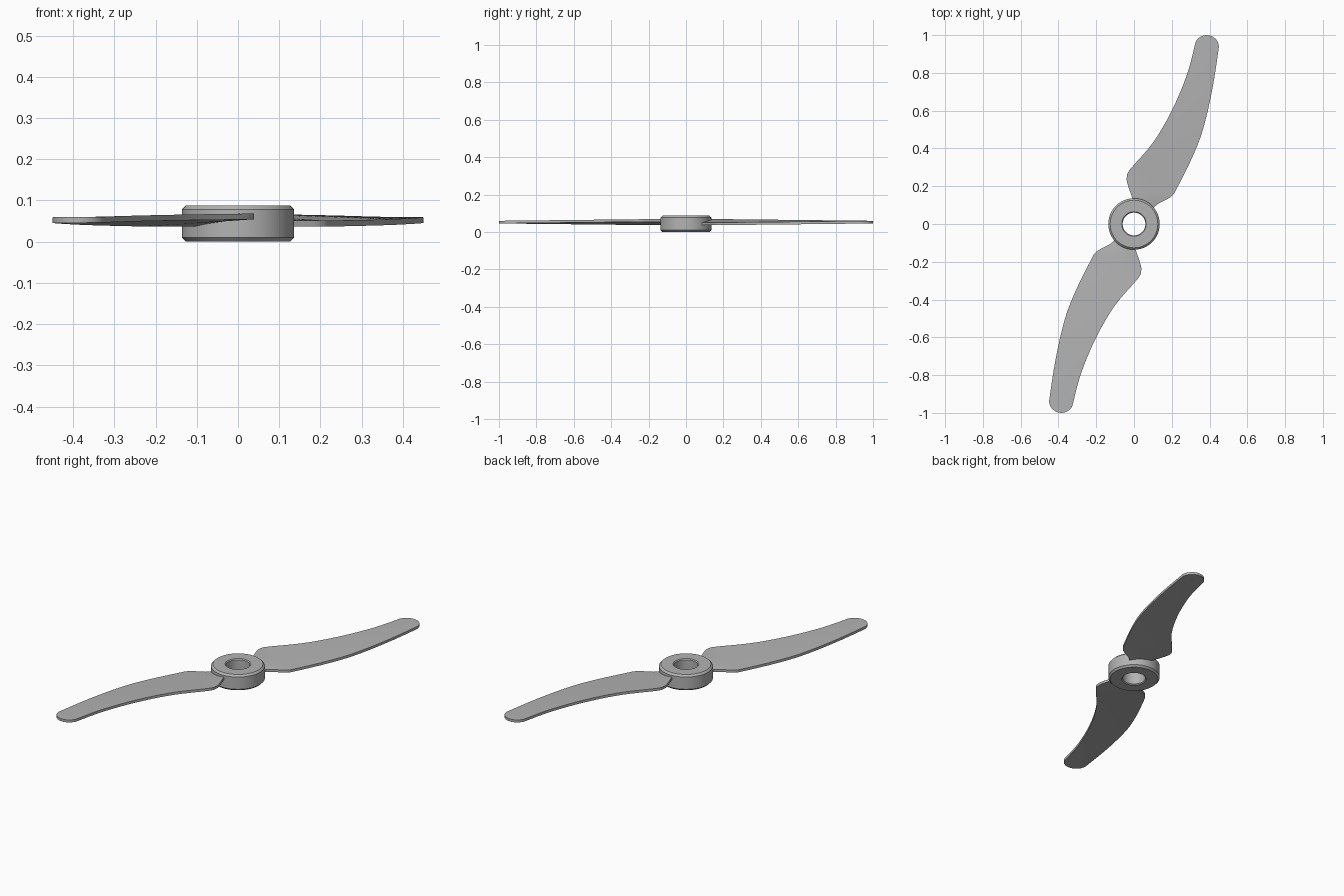
import bpy, bmesh, math
from mathutils import Vector

cube = bpy.data.objects.get("Cube")
if cube:
    bpy.data.objects.remove(cube, do_unlink=True)

grey = bpy.data.materials.new("plain_grey")
grey.use_nodes = True
colour = (0.45, 0.45, 0.45, 1)
grey.diffuse_color = colour
grey.node_tree.nodes["Principled BSDF"].inputs["Base Color"].default_value = colour


def finish(name, bm, angle):
    bmesh.ops.recalc_face_normals(bm, faces=bm.faces)
    mesh = bpy.data.meshes.new(name)
    bm.to_mesh(mesh)
    bm.free()
    mesh.materials.append(grey)
    obj = bpy.data.objects.new(name, mesh)
    bpy.context.collection.objects.link(obj)
    bpy.ops.object.select_all(action='DESELECT')
    obj.select_set(True)
    bpy.context.view_layer.objects.active = obj
    bpy.ops.object.shade_smooth_by_angle(angle=math.radians(angle))
    return obj


def make_hub(segments=64):
    """Ring with chamfered rims, turned from a closed profile."""
    outer, hole, height, c = 0.136, 0.06, 0.088, 0.01
    profile = [(hole, c / 2), (hole + c / 2, 0), (outer - c, 0), (outer, c),
               (outer, height - c), (outer - c, height),
               (hole + c / 2, height), (hole, height - c / 2)]
    bm = bmesh.new()
    rings = []
    for i in range(segments):
        a = math.tau * i / segments
        rings.append([bm.verts.new((r * math.cos(a), r * math.sin(a), z)) for r, z in profile])
    n = len(profile)
    for i in range(segments):
        a, b = rings[i], rings[(i + 1) % segments]
        for j in range(n):
            k = (j + 1) % n
            bm.faces.new((a[j], b[j], b[k], a[k]))
    return finish("hub", bm, 30)


def smooth_rail(points, steps=4):
    """Catmull-Rom curve through the points."""
    pts = [Vector(p) for p in points]
    out = []
    for i in range(len(pts) - 1):
        p0, p1, p2 = pts[max(i - 1, 0)], pts[i], pts[i + 1]
        p3 = pts[min(i + 2, len(pts) - 1)]
        for s in range(steps):
            t = s / steps
            out.append(0.5 * (2 * p1 + (p2 - p0) * t + (2 * p0 - 5 * p1 + 4 * p2 - p3) * t ** 2
                              + (3 * p1 - p0 - 3 * p2 + p3) * t ** 3))
    return out + [pts[-1]]


# Blade outline: trailing and leading rails from the root to the tip
trailing = smooth_rail([(0, 0.11), (-0.01, 0.14), (-0.035, 0.215), (-0.038, 0.25), (-0.02, 0.29),
                        (0.1, 0.43), (0.2, 0.6), (0.28, 0.79), (0.323, 0.95)])
leading = smooth_rail([(0.09, 0.07), (0.125, 0.105), (0.185, 0.137), (0.207, 0.155), (0.225, 0.185),
                       (0.305, 0.345), (0.365, 0.5), (0.415, 0.715), (0.45, 0.94)])
# Round tip
for i in range(1, 8):
    a = math.radians(14 + 75 * i / 7)
    dx, y = 0.065 * math.cos(a), 0.935 + 0.065 * math.sin(a)
    trailing.append(Vector((0.385 - dx, y)))
    leading.append(Vector((0.385 + dx, y)))


def make_blade(name, turn, across=6, thickness=0.014):
    """Thin plate lofted between the rails, twisted towards the root."""
    bm = bmesh.new()
    layers = []
    for side in (1, -1):
        rows = []
        for p, q in zip(trailing, leading):
            row = []
            for j in range(across + 1):
                t = j / across
                v = p.lerp(q, t)
                twist = 0.018 * max(0, 1 - (v.y - 0.2) / 0.8) if v.y > 0.2 else 0.018
                z = 0.053 + twist * (0.5 - t) + side * thickness / 2
                row.append(bm.verts.new((turn * v.x, turn * v.y, z)))
            rows.append(row)
        for a, b in zip(rows, rows[1:]):
            for j in range(across):
                bm.faces.new((a[j], a[j + 1], b[j + 1], b[j]))
        # Border loop of this layer
        layers.append(rows[0] + [r[-1] for r in rows[1:]] + rows[-1][-2::-1]
                      + [r[0] for r in rows[-2:0:-1]])
    top, bottom = layers
    for i in range(len(top)):
        k = (i + 1) % len(top)
        bm.faces.new((top[i], top[k], bottom[k], bottom[i]))
    return finish(name, bm, 35)


make_hub()
make_blade("rear_blade", 1)
make_blade("front_blade", -1)
